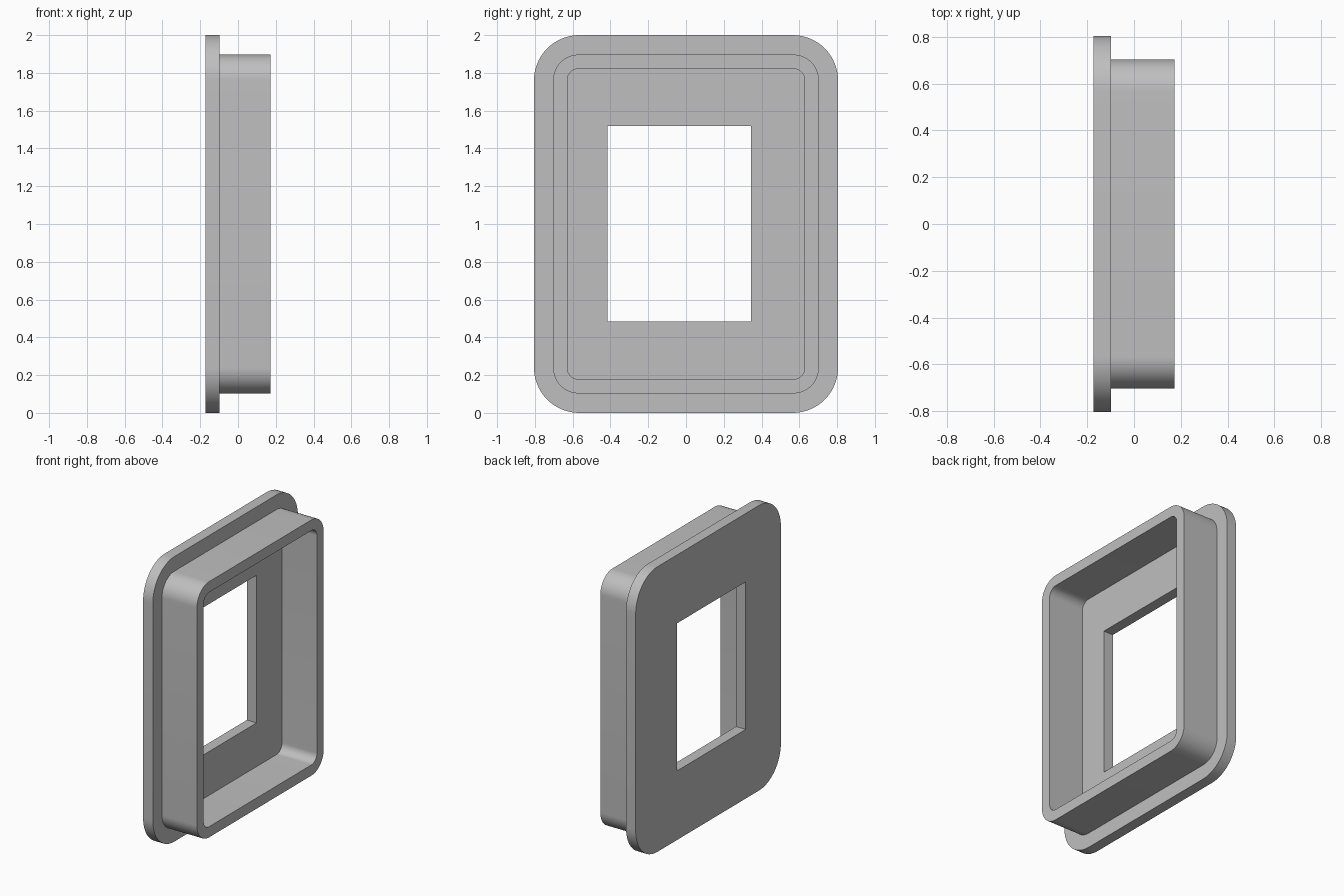
import bpy
import bmesh
from math import sin, cos, pi, radians

default = bpy.data.objects.get("Cube")
if default:
    bpy.data.objects.remove(default, do_unlink=True)

grey = bpy.data.materials.new("plain grey")
grey.use_nodes = True
colour = (0.52, 0.52, 0.52, 1)
grey.diffuse_color = colour
grey.node_tree.nodes["Principled BSDF"].inputs["Base Color"].default_value = colour

STEPS = 16  # segments per rounded corner


def outline(y0, y1, z0, z1, r):
    """Rounded rectangle in the y-z plane; r = 0 gives square corners."""
    points = []
    corners = [(y1 - r, z1 - r), (y0 + r, z1 - r), (y0 + r, z0 + r), (y1 - r, z0 + r)]
    for k, (cy, cz) in enumerate(corners):
        for i in range(STEPS + 1):
            a = (k + i / STEPS) * pi / 2
            points.append((cy + r * cos(a), cz + r * sin(a)))
    return points


def frame(name, outer, inner, x0, x1):
    """Solid ring between two outlines, running from x0 to x1."""
    bm = bmesh.new()
    loops = [[bm.verts.new((x, y, z)) for y, z in shape]
             for shape, x in ((outer, x0), (outer, x1), (inner, x1), (inner, x0))]
    n = len(outer)
    for k in range(4):
        a, b = loops[k], loops[(k + 1) % 4]
        for i in range(n):
            j = (i + 1) % n
            bm.faces.new((a[i], a[j], b[j], b[i]))
    bmesh.ops.remove_doubles(bm, verts=bm.verts, dist=0.0001)
    bmesh.ops.recalc_face_normals(bm, faces=bm.faces)
    mesh = bpy.data.meshes.new(name)
    bm.to_mesh(mesh)
    bm.free()
    mesh.materials.append(grey)
    obj = bpy.data.objects.new(name, mesh)
    bpy.context.collection.objects.link(obj)
    bpy.ops.object.select_all(action='DESELECT')
    obj.select_set(True)
    bpy.context.view_layer.objects.active = obj
    bpy.ops.object.shade_smooth_by_angle(angle=radians(30))
    return obj


# Back plate with an off-centre rectangular window
frame("back_plate", outline(-0.805, 0.805, 0, 2, 0.24),
      outline(-0.415, 0.345, 0.485, 1.52, 0), -0.173, -0.098)

# Raised wall, sunk slightly into the plate
frame("raised_wall", outline(-0.703, 0.703, 0.103, 1.897, 0.135),
      outline(-0.628, 0.628, 0.178, 1.822, 0.06), -0.11, 0.173)
